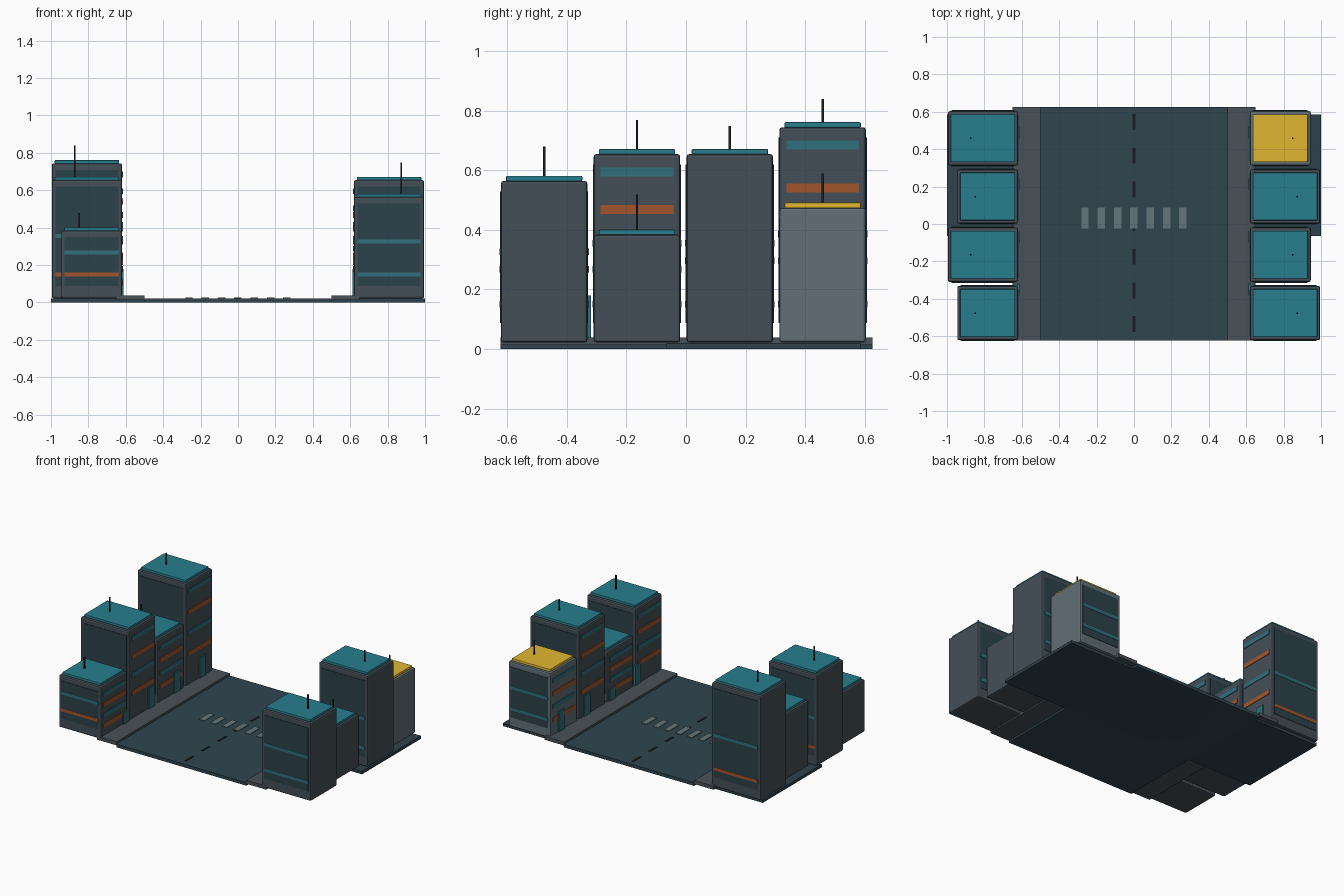
import bpy

if "Cube" in bpy.data.objects:
    bpy.data.objects.remove(bpy.data.objects["Cube"])

def mat(name, c):
    m = bpy.data.materials.new(name)
    m.diffuse_color = (*c, 1)
    m.use_nodes = True
    m.node_tree.nodes["Principled BSDF"].inputs["Base Color"].default_value = m.diffuse_color
    return m

ASPHALT = mat("asphalt", (0.03, 0.06, 0.08))
BASE = mat("base_dark", (0.028, 0.055, 0.072))
PAVE = mat("pavement", (0.065, 0.085, 0.10))
WALL = mat("wall", (0.058, 0.078, 0.095))
WALL_LIGHT = mat("wall_light", (0.12, 0.16, 0.18))
GLASS = mat("dark_glass", (0.025, 0.055, 0.07))
TEAL = mat("teal", (0.02, 0.21, 0.27))
TEAL_DULL = mat("teal_band", (0.03, 0.16, 0.20))
ORANGE = mat("orange", (0.36, 0.09, 0.025))
YELLOW = mat("yellow", (0.75, 0.47, 0.03))
BLACK = mat("black", (0.01, 0.012, 0.015))
PAINT = mat("road_paint", (0.13, 0.18, 0.20))

def box(name, x, y, z, material, bevel=0):
    """Box from (min, max) ranges on each axis."""
    xs, ys, zs = sorted(x), sorted(y), sorted(z)
    v = [(a, b, c) for a in xs for b in ys for c in zs]
    f = [(0, 1, 3, 2), (4, 6, 7, 5), (0, 4, 5, 1), (2, 3, 7, 6), (0, 2, 6, 4), (1, 5, 7, 3)]
    me = bpy.data.meshes.new(name)
    me.from_pydata(v, [], f)
    me.materials.append(material)
    ob = bpy.data.objects.new(name, me)
    bpy.context.collection.objects.link(ob)
    if bevel:
        b = ob.modifiers.new("bevel", 'BEVEL')
        b.width = bevel
        b.segments = 2
    return ob

# ground slab, road and pavements
box("ground_slab", (-1, 1), (-0.065, 0.585), (0, 0.02), BASE)
box("road", (-0.5, 0.5), (-0.622, 0.625), (0, 0.022), ASPHALT)
for s in (-1, 1):
    box("pavement", (s * 0.5, s * 0.65), (-0.622, 0.625), (0.013, 0.038), PAVE)

# road markings
for i in range(7):
    y = -0.535 + 0.18 * i
    box("lane_dash", (-0.008, 0.008), (y - 0.042, y + 0.042), (0.02, 0.0245), BLACK)
    x = -0.262 + 0.0873 * i
    box("crossing_stripe", (x - 0.02, x + 0.02), (-0.025, 0.088), (0.02, 0.026), PAINT)

def building(s, i, top, light):
    yc = -0.476 + 0.3115 * i
    y0, y1 = yc - 0.145, yc + 0.145
    wide = (i % 2 == 1) == (s < 0)
    inner, outer = 0.62, 0.995 if wide else 0.945
    z0 = 0.022
    h = top - z0

    # body, roof cap and aerial
    box("building_body", (s * inner, s * outer), (y0, y1), (z0, top),
        WALL_LIGHT if light else WALL, 0.009)
    box("roof_cap", (s * (inner + 0.015), s * (outer - 0.015)), (y0 + 0.017, y1 - 0.017),
        (top - 0.002, top + 0.017), YELLOW if light else TEAL, 0.004)
    ax = s * ((inner + outer) / 2 + 0.065)
    k = i if s < 0 else i + 1
    box("roof_aerial", (ax - 0.004, ax + 0.004), (yc - 0.004, yc + 0.004),
        (top + 0.01, top + 0.095 + 0.02 * (k % 3)), BLACK)

    # glazed panels with bands on the front and back walls
    for y, d in ((y0, -1), (y1, 1)):
        box("glass_panel", (s * (inner + 0.018), s * (outer - 0.018)), (y - d * 0.005, y + d * 0.003),
            (0.088, top - 0.035), GLASS)
        for z, m in ((0.15, ORANGE if s < 0 else TEAL_DULL), (0.15 + 0.325 * h, TEAL_DULL)):
            box("wall_band", (s * (inner + 0.018), s * (outer - 0.018)), (y - d * 0.005, y + d * 0.005),
                (z - 0.011, z + 0.011), m)

    # window bands on the street wall
    for k in range(4):
        z = top - 0.06 - 0.2 * h * k
        t = min(0.015, 0.05 * h)
        box("window_band", (s * (inner - 0.004), s * (inner + 0.005)), (yc - 0.122, yc + 0.122),
            (z - t, z + t), ORANGE if k % 2 else TEAL_DULL)

# floors step through a repeating pattern along both sides
for s, offset in ((-1, 0), (1, 2)):
    for i in range(4):
        floors = (3 * i + offset) % 5
        building(s, i, 0.384 + 0.09 * floors, s > 0 and i == 3)
        # street door
        y = -0.35 + 0.28 * i
        box("street_door", (s * 0.612, s * 0.625), (y - 0.032, y + 0.032), (0.03, 0.18 if floors > 0 else 0.12), TEAL_DULL)
